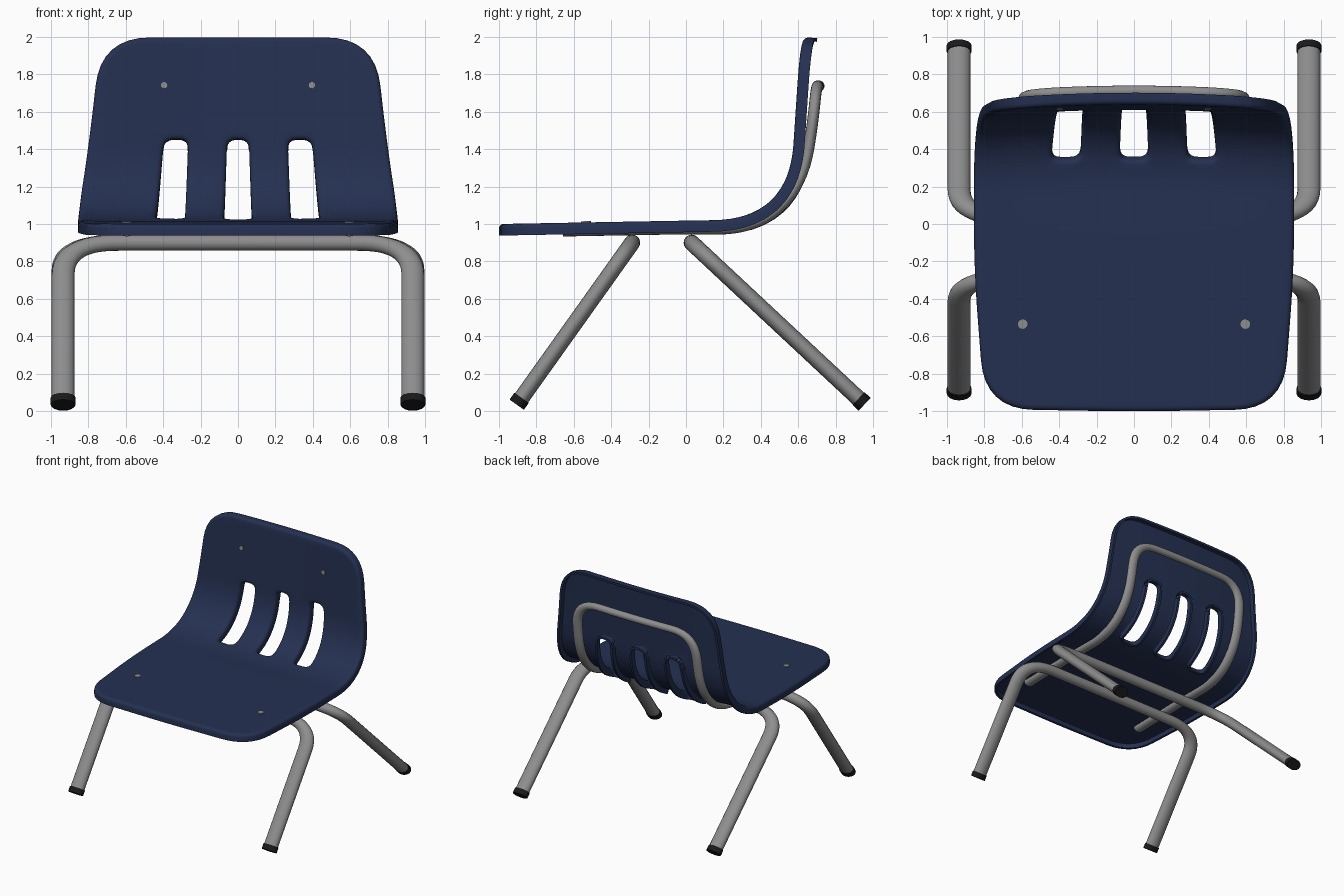
import bpy, bmesh, math
from mathutils import Vector

if "Cube" in bpy.data.objects:
    bpy.data.objects.remove(bpy.data.objects["Cube"])

STRETCH = 1.42  # tubes are wider across x than in side view


def material(name, rgb):
    m = bpy.data.materials.new(name)
    m.diffuse_color = (*rgb, 1)
    m.use_nodes = True
    m.node_tree.nodes["Principled BSDF"].inputs["Base Color"].default_value = m.diffuse_color
    return m


NAVY = material("navy plastic", (0.018, 0.030, 0.083))
GREY = material("grey metal", (0.27, 0.27, 0.27))
BLACK = material("black rubber", (0.010, 0.010, 0.010))


def fillet(pts, r, closed=False, n=8):
    """Round the corners of a polyline."""
    pts = [Vector(p) for p in pts]
    out, k = [], len(pts)
    for i, p in enumerate(pts):
        if not closed and i in (0, k - 1):
            out.append(p)
            continue
        a, b = pts[i - 1] - p, pts[(i + 1) % k] - p
        a = p + a.normalized() * min(r, a.length * 0.48)
        b = p + b.normalized() * min(r, b.length * 0.48)
        for j in range(n + 1):
            t = j / n
            out.append(a * (1 - t) ** 2 + p * 2 * t * (1 - t) + b * t * t)
    return out


def densify(pts, step):
    out = []
    for a, b in zip(pts, pts[1:]):
        m = max(1, math.ceil((b - a).length / step))
        out += [a.lerp(b, j / m) for j in range(m)]
    return out + [pts[-1]]


def smooth(t):
    t = min(1, max(0, t))
    return t * t * (3 - 2 * t)


# side profile of the seat's top surface, addressed by its arc length s
PROFILE = fillet([(-1, 1.0), (0.545, 1.028), (0.6, 2.0)], 0.4, n=32)
ARC = [0.0]
for p, q in zip(PROFILE, PROFILE[1:]):
    ARC.append(ARC[-1] + (q - p).length)
LENGTH = ARC[-1]


def profile_point(s):
    i = 0
    while i < len(ARC) - 2 and ARC[i + 1] < s:
        i += 1
    return PROFILE[i].lerp(PROFILE[i + 1], (s - ARC[i]) / (ARC[i + 1] - ARC[i]))


def surface_normal(s):
    d = (profile_point(s + 0.02) - profile_point(s - 0.02)).normalized()
    return Vector((0, -d.y, d.x))


def on_shell(x, s, t):
    """Bend flat coordinates onto the chair shell; t is height above it."""
    p = profile_point(s)
    t -= 0.04 * (1 - min(1, (x / 0.85) ** 2)) * smooth((s - 0.9) / 0.8)
    return Vector((x, p.x, p.y)) + surface_normal(s) * t


def finish(obj, mat, angle=40):
    obj.data.materials.clear()
    obj.data.materials.append(mat)
    bpy.ops.object.select_all(action='DESELECT')
    obj.select_set(True)
    bpy.context.view_layer.objects.active = obj
    bpy.ops.object.shade_smooth_by_angle(angle=math.radians(angle))


def add_mesh(name, bm):
    me = bpy.data.meshes.new(name)
    bm.to_mesh(me)
    bm.free()
    obj = bpy.data.objects.new(name, me)
    bpy.context.collection.objects.link(obj)
    return obj


def tube(name, pts, r, mat, bend=0):
    pts = [Vector((p[0] / STRETCH, p[1], p[2])) for p in pts]
    if bend:
        pts = fillet(pts, bend, n=12)
    cu = bpy.data.curves.new(name, 'CURVE')
    cu.dimensions = '3D'
    cu.bevel_depth, cu.bevel_resolution, cu.use_fill_caps = r, 6, True
    sp = cu.splines.new('POLY')
    sp.points.add(len(pts) - 1)
    for v, p in zip(sp.points, pts):
        v.co = (*p, 1)
    obj = bpy.data.objects.new(name, cu)
    bpy.context.collection.objects.link(obj)
    bpy.ops.object.select_all(action='DESELECT')
    obj.select_set(True)
    bpy.context.view_layer.objects.active = obj
    bpy.ops.object.convert(target='MESH')
    obj = bpy.context.view_layer.objects.active
    for v in obj.data.vertices:
        v.co.x *= STRETCH
    finish(obj, mat)
    return obj


# seat shell: flat outline with three slots, gridded, lipped, then bent
half = [(0.775, 0.035), (0.83, 0.75), (0.832, 1.42), (0.77, 1.82), (0.71, LENGTH - 0.025)]
outline = [(0, 0.022)] + half + [(-x, s) for x, s in reversed(half)]
side_slot = [(0.262, 1.31), (0.47, 1.31), (0.418, 1.86), (0.24, 1.86)]
loops = [fillet(outline, 0.24, True),
         fillet([(-0.103, 1.31), (0.103, 1.31), (0.082, 1.86), (-0.082, 1.86)], 0.08, True)]
for side in (1, -1):
    loops.append(fillet([(side * x, s) for x, s in side_slot], 0.08, True))

bm = bmesh.new()
for loop in loops:
    vs = [bm.verts.new((p.x, p.y, 0)) for p in loop]
    for i, v in enumerate(vs):
        bm.edges.new((vs[i - 1], v))
bmesh.ops.remove_doubles(bm, verts=bm.verts, dist=0.001)
bmesh.ops.triangle_fill(bm, use_beauty=True, edges=bm.edges[:], normal=(0, 0, 1))
cuts = [((0, s * 0.04, 0), (0, 1, 0)) for s in range(1, 60)]
cuts += [((x * 0.1 + 0.013, 0, 0), (1, 0, 0)) for x in range(-8, 9)]
for co, no in cuts:
    bmesh.ops.bisect_plane(bm, geom=bm.verts[:] + bm.edges[:] + bm.faces[:],
                           dist=0.0005, plane_co=co, plane_no=no)
bm.normal_update()
bmesh.ops.reverse_faces(bm, faces=[f for f in bm.faces if f.normal.z < 0])

# rounded lip around the outer edge and the slots
rim, push = [], {}
for e in bm.edges:
    if len(e.link_faces) == 1:
        lp = e.link_loops[0]
        a, b = lp.vert, lp.link_loop_next.vert
        rim.append((a, b))
        d = (b.co - a.co).normalized()
        for v in (a, b):
            push[v] = push.get(v, Vector()) + Vector((d.y, -d.x, 0))
ring = {v: v for v in push}
for out, down in ((0.012, -0.003), (0.021, -0.011), (0.025, -0.023), (0.025, -0.062)):
    new = {v: bm.verts.new(v.co + push[v].normalized() * out + Vector((0, 0, down))) for v in push}
    for a, b in rim:
        bm.faces.new((ring[b], ring[a], new[a], new[b]))
    ring = new
for v in bm.verts:
    v.co = on_shell(*v.co)
shell = add_mesh("seat_shell", bm)
mod = shell.modifiers.new("thickness", 'SOLIDIFY')
mod.thickness, mod.offset = 0.02, -1
bpy.context.view_layer.objects.active = shell
bpy.ops.object.modifier_apply(modifier=mod.name)
finish(shell, NAVY)

# bent leg frames with rubber feet
for name, foot, top in (("front", (-0.905, 0.034), (-0.288, 0.9)),
                        ("rear", (0.955, 0.036), (0.03, 0.9))):
    f, t = Vector(foot), Vector(top)
    d = (t - f).normalized()
    x = 0.935
    low = f + d * 0.02
    tube(name + "_leg_frame", [(-x, *low), (-x, *t), (x, *t), (x, *low)], 0.043, GREY, 0.21)
    for side, label in ((-1, "left"), (1, "right")):
        cap = tube(f"{name}_{label}_foot", [(side * x, *f), (side * x, *(f + d * 0.045))], 0.047, BLACK)

# support tube under the seat and up behind the back
flat = [(0.595, 0.34), (0.595, 1.25), (0.57, 2.125)]
flat = fillet(flat + [(-x, s) for x, s in reversed(flat)], 0.22)
path = [on_shell(p.x, p.y, -0.043 - 0.042 * smooth((p.y - 1.45) / 0.6))
        for p in densify(flat, 0.05)]
tube("back_support_tube", path, 0.030, GREY)

# screw heads
for name, x, s, r in (("seat", 0.595, 0.465, 0.026), ("back", 0.395, 2.124, 0.017)):
    for side, label in ((-1, "left"), (1, "right")):
        bm = bmesh.new()
        bmesh.ops.create_cone(bm, cap_ends=True, segments=12, radius1=r, radius2=r, depth=0.009)
        screw = add_mesh(f"{name}_{label}_screw", bm)
        screw.location = on_shell(side * x, s, 0.002)
        screw.rotation_euler = surface_normal(s).to_track_quat('Z', 'Y').to_euler()
        finish(screw, GREY)
